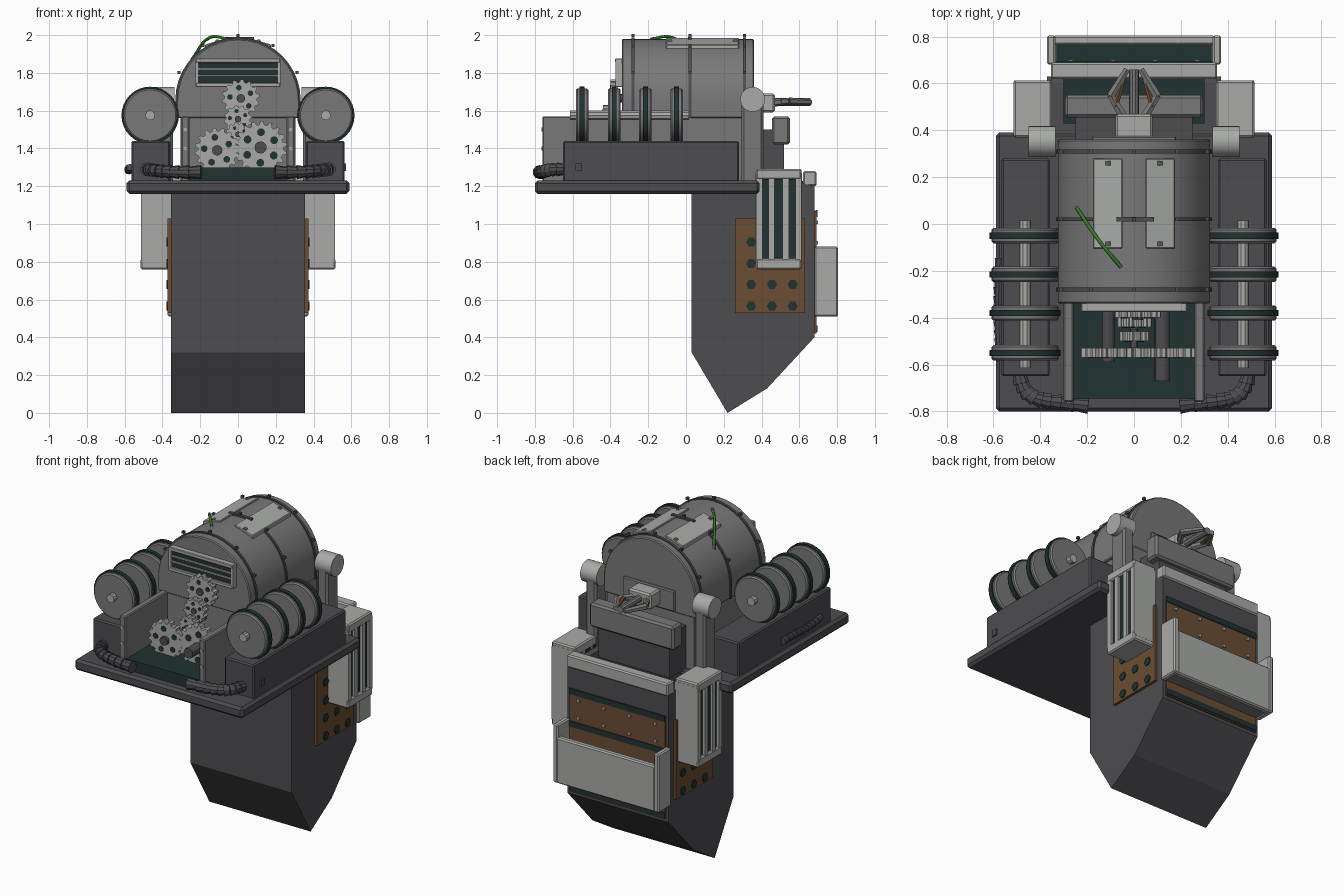
import bpy, bmesh
from math import sin, cos, pi
from mathutils import Vector

if "Cube" in bpy.data.objects:
    bpy.data.objects.remove(bpy.data.objects["Cube"])


def material(name, r, g, b):
    m = bpy.data.materials.new(name)
    m.use_nodes = True
    m.diffuse_color = (r, g, b, 1)
    m.node_tree.nodes["Principled BSDF"].inputs["Base Color"].default_value = (r, g, b, 1)
    return m


LIGHT = material("light grey", .40, .41, .39)
GREY = material("mid grey", .19, .19, .195)
DARK = material("dark grey", .075, .072, .08)
TEAL = material("dark teal", .015, .032, .031)
BROWN = material("rust brown", .15, .075, .033)
GREEN = material("wire green", .035, .2, .018)


def finish(name, bm, mat, bevel=0, smooth=False):
    bmesh.ops.recalc_face_normals(bm, faces=bm.faces)
    me = bpy.data.meshes.new(name)
    bm.to_mesh(me)
    bm.free()
    me.materials.append(mat)
    ob = bpy.data.objects.new(name, me)
    bpy.context.collection.objects.link(ob)
    if bevel:
        mod = ob.modifiers.new("Bevel", "BEVEL")
        mod.width, mod.segments = bevel, 1
    if smooth:
        bpy.ops.object.select_all(action="DESELECT")
        ob.select_set(True)
        bpy.context.view_layer.objects.active = ob
        bpy.ops.object.shade_smooth_by_angle()
    return ob


def box(name, x, y, z, mat, bevel=0):
    """Box from (low, high) pairs."""
    bm = bmesh.new()
    bmesh.ops.create_cube(bm, size=1)
    for v in bm.verts:
        v.co = [(sum(r) / 2 + c * abs(r[1] - r[0])) for r, c in zip((x, y, z), v.co)]
    return finish(name, bm, mat, bevel)


def prism(name, pts, axis, lo, hi, mat, bevel=0, smooth=False):
    """Outline extruded along x (points are y, z) or y (points are x, z)."""
    bm = bmesh.new()
    place = (lambda a, b, t: (t, a, b)) if axis == "x" else (lambda a, b, t: (a, t, b))
    rings = [[bm.verts.new(place(a, b, t)) for a, b in pts] for t in (lo, hi)]
    n = len(pts)
    for ring in rings:
        bm.faces.new(ring)
    for i in range(n):
        j = (i + 1) % n
        bm.faces.new((rings[0][i], rings[0][j], rings[1][j], rings[1][i]))
    return finish(name, bm, mat, bevel, smooth)


def ring(a, b, r, n, turn=0):
    return [(a + r * cos(2 * pi * i / n + turn), b + r * sin(2 * pi * i / n + turn)) for i in range(n)]


def disc(name, a, b, r, axis, lo, hi, mat, n=24, bevel=0):
    return prism(name, ring(a, b, r, n), axis, lo, hi, mat, bevel, n > 8)


def hose(name, pts, r, count, mat):
    """Ribbed hose of flared cones along a cubic curve."""
    a, b, c, d = map(Vector, pts)
    at = lambda t: a * (1 - t)**3 + b * 3 * t * (1 - t)**2 + c * 3 * t * t * (1 - t) + d * t**3
    bm = bmesh.new()
    for i in range(count):
        p, q = at(i / count), at((i + 1) / count)
        rot = (q - p).to_track_quat("Z", "Y").to_matrix().to_4x4()
        rot.translation = (p + q) / 2
        bmesh.ops.create_cone(bm, cap_ends=True, segments=10, radius1=r * .75, radius2=r,
                              depth=(q - p).length * 1.15, matrix=rot)
    return finish(name, bm, mat)


# Base plate and pointed column
box("base_plate", (-.59, .59), (-.8, .39), (1.16, 1.23), DARK, .015)
prism("column", [(.03, 1.17), (.03, .32), (.22, 0), (.43, .13), (.68, .4), (.68, 1.2), (.6, 1.22), (.3, 1.22)],
      "x", -.355, .355, DARK)

# Barrel housing with ribs
def arch(r, foot):
    return [(r, foot)] + [(r * cos(pi * i / 20), 1.655 + r * sin(pi * i / 20)) for i in range(21)] + [(-r, foot)]

prism("barrel_shell", arch(.325, 1.56), "y", -.34, .36, GREY, .006, True)
box("barrel_base", (-.305, .305), (-.335, .355), (1.22, 1.57), GREY)
for y in (-.28, .02, .31):
    prism("barrel_rib", arch(.332, 1.56), "y", y - .008, y + .008, DARK, 0, True)
    for k in range(5):
        t = pi * (.14 + .18 * k)
        box("rib_bolt", (.345 * cos(t) - .008, .345 * cos(t) + .008), (y - .008, y + .008),
            (1.65 + .34 * sin(t), 1.665 + .34 * sin(t)), DARK)

# Roof plates either side of the ridge
for s in (1, -1):
    prism("roof_plate", [(s * .05, 1.97), (s * .05, 1.987), (s * .175, 1.95), (s * .175, 1.925)],
          "y", -.105, .28, LIGHT, .004)
    for y in (-.085, .26):
        disc("roof_bolt", s * .11, 1.966, .012, "y", y - .01, y + .01, GREY, 8)
box("roof_slot", (-.075, .085), (.01, .03), (1.975, 1.989), DARK)

# Loose green wire
cu = bpy.data.curves.new("green_wire", "CURVE")
cu.dimensions, cu.bevel_depth, cu.bevel_resolution, cu.resolution_u = "3D", .008, 1, 6
sp = cu.splines.new("BEZIER")
sp.bezier_points.add(2)
for bp, co in zip(sp.bezier_points, ((-.245, .07, 1.87), (-.15, -.07, 1.987), (-.055, -.185, 1.98))):
    bp.co = co
    bp.handle_left_type = bp.handle_right_type = "AUTO"
wire = bpy.data.objects.new("green_wire", cu)
bpy.context.collection.objects.link(wire)
cu.materials.append(GREEN)

# Front grille
box("grille_back", (-.215, .215), (-.36, -.33), (1.735, 1.865), TEAL)
for z in (1.737, 1.865):
    box("grille_rail", (-.225, .225), (-.375, -.33), (z - .012, z + .012), LIGHT, .004)
for z in (1.785, 1.82):
    box("grille_slat", (-.21, .21), (-.368, -.35), (z - .005, z + .005), LIGHT)
for s in (1, -1):
    box("grille_end", (s * .208, s * .226), (-.374, -.33), (1.73, 1.872), LIGHT)

# Gear bay
box("gear_bay_floor", (-.258, .258), (-.745, -.33), (1.22, 1.3), TEAL)
for s in (1, -1):
    box("gear_bay_wall", (s * .258, s * .3), (-.76, -.33), (1.22, 1.57), GREY, .006)
    for z in (1.3, 1.4, 1.5):
        disc("wall_bolt", s * .279, z, .01, "y", -.766, -.755, LIGHT, 8)


def gear(x, z, r, y, teeth, holes, shaft=.03):
    pts = []
    for i in range(teeth):
        for f, k in ((0, .86), (.2, 1), (.5, 1), (.7, .86)):
            t = 2 * pi * (i + f) / teeth
            pts.append((x + r * k * cos(t), z + r * k * sin(t)))
    prism("gear", pts, "y", y - .02, y + .02, LIGHT)
    for a, b in ring(x, z, r * .58, holes, .5):
        disc("gear_hole", a, b, r * .15, "y", y - .023, y - .018, TEAL, 10)
    disc("gear_shaft", x, z, r * .23, "y", y - shaft, -.33, DARK, 12)


gear(.015, 1.665, .1, -.38, 14, 5)
gear(0, 1.555, .075, -.42, 12, 5)
gear(0, 1.475, .065, -.48, 12, 4, .05)
gear(-.11, 1.39, .12, -.55, 16, 5, .04)
gear(.12, 1.405, .14, -.55, 18, 6, .12)

for s in (1, -1):
    # Side boxes carrying rollers
    box("side_box", (s * .36, s * .565), (-.65, .28), (1.22, 1.44), DARK, .008)
    disc("roller_axle", s * .465, 1.575, .026, "y", -.615, .015, LIGHT, 10)
    for y in (-.55, -.38, -.215, -.05):
        disc("roller", s * .465, 1.575, .143, "y", y - .033, y + .033, GREY, 32, .008)
        disc("roller_band", s * .465, 1.575, .152, "y", y - .013, y + .013, TEAL, 32)
    hose("front_hose", ((s * .49, -.64, 1.29), (s * .47, -.77, 1.29), (s * .4, -.75, 1.27), (s * .2, -.775, 1.275)),
         .037, 9, DARK)

    # Rear support arms
    box("support_arm", (s * .345, s * .42), (.295, .41), (1.2, 1.66), GREY, .012)
    disc("arm_pin", .353, 1.66, .066, "x", s * .335, s * .45, LIGHT, 20)

    # Side plates with hexagonal holes
    box("side_plate", (s * .35, s * .372), (.26, .63), (.53, 1.03), BROWN)
    for y in (.345, .455, .565):
        for z in (.565, .68, .79, .905):
            prism("plate_hole", ring(y, z, .027, 6), "x", s * .368, s * .378, TEAL)

    # Side radiators
    box("radiator_core", (s * .35, s * .498), (.385, .6), (.79, 1.27), TEAL)
    for z in (.795, 1.27):
        box("radiator_rail", (s * .35, s * .515), (.37, .612), (z - .035, z + .022), LIGHT, .008)
    for y in (.388, .452, .528, .596):
        box("radiator_bar", (s * .35, s * .513), (y - .016, y + .016), (.8, 1.26), LIGHT)
    for y in (.374, .608):
        box("radiator_side", (s * .35, s * .505), (y - .005, y + .005), (.79, 1.27), LIGHT)

hose("side_hose", ((-.572, -.53, 1.3), (-.58, -.4, 1.27), (-.58, -.3, 1.3), (-.572, -.15, 1.29)), .024, 10, DARK)
box("side_latch", (.56, .573), (-.585, -.55), (1.28, 1.32), DARK)

# Rear neck, bumper and rail
box("rear_neck", (-.25, .25), (.35, .52), (1.2, 1.5), DARK)
box("rear_bumper", (-.295, .295), (.455, .55), (1.42, 1.57), GREY, .012)
box("rear_ledge", (-.3, .3), (.43, .63), (1.2, 1.228), TEAL)
box("rear_rail", (-.355, .355), (.62, .69), (1.2, 1.28), LIGHT, .008)

# Rear panel with bands and bolts
box("rear_panel", (-.335, .335), (.67, .69), (.42, 1.07), BROWN)
for z in (1.055, .85, .445):
    box("rear_band", (-.335, .335), (.685, .695), (z - .018, z + .018), TEAL)
for x in (-.27, -.09, .09, .27):
    for z in (1.01, .9):
        box("rear_bolt", (x - .009, x + .009), (.685, .7), (z - .009, z + .009), LIGHT)

# Rear tray
box("tray_face", (-.345, .345), (.765, .805), (.51, .8), LIGHT, .008)
box("tray_floor", (-.34, .34), (.68, .78), (.515, .58), GREY)
box("tray_lining", (-.33, .33), (.69, .77), (.58, .59), TEAL)
for s in (1, -1):
    box("tray_end", (s * .335, s * .372), (.68, .805), (.51, .88), LIGHT, .008)

# Rear gripper
box("gripper_mount", (-.18, .18), (.35, .375), (1.57, 1.7), GREY, .006)
box("gripper_base", (-.08, .08), (.36, .47), (1.59, 1.69), LIGHT, .01)
disc("gripper_core", 0, 1.645, .022, "y", .45, .66, GREY, 10)


def link(name, a, b, r, mat):
    a, b = Vector(a), Vector(b)
    rot = (b - a).to_track_quat("Z", "Y").to_matrix().to_4x4()
    rot.translation = (a + b) / 2
    bm = bmesh.new()
    bmesh.ops.create_cone(bm, cap_ends=True, segments=6, radius1=r, radius2=r * .75,
                          depth=(b - a).length, matrix=rot)
    finish(name, bm, mat)


for s in (1, -1):
    link("finger_root", (s * .04, .45, 1.64), (s * .1, .55, 1.65), .022, GREY)
    link("finger_tip", (s * .1, .545, 1.65), (s * .03, .66, 1.645), .02, GREY)
    link("finger_pad", (s * .08, .5, 1.65), (s * .045, .62, 1.645), .014, BROWN)
